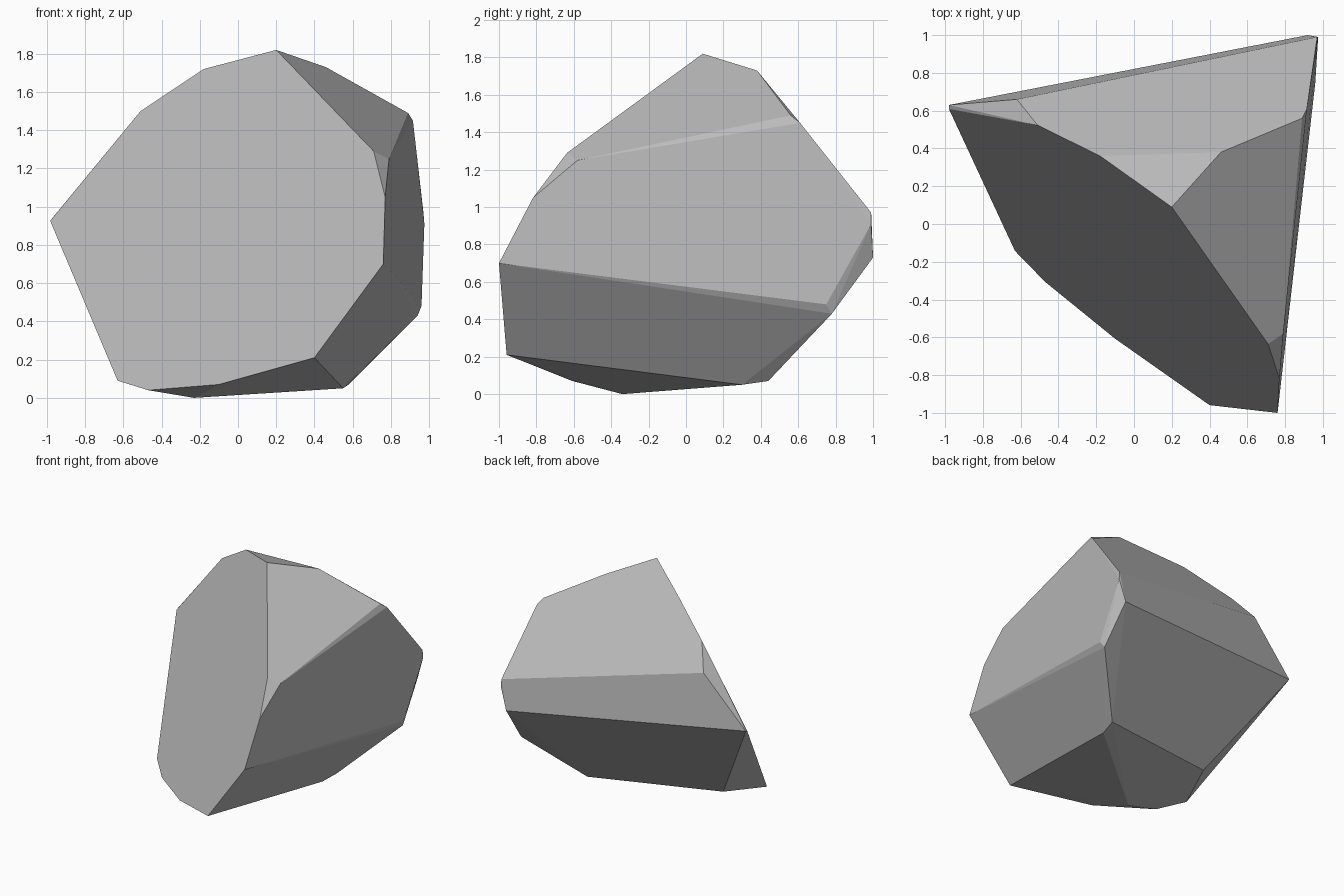
import bpy
import bmesh
import math

default_cube = bpy.data.objects.get("Cube")
if default_cube:
    bpy.data.objects.remove(default_cube, do_unlink=True)


def make_material(name, colour):
    material = bpy.data.materials.new(name)
    material.use_nodes = True
    material.diffuse_color = colour
    shader = material.node_tree.nodes["Principled BSDF"]
    shader.inputs["Base Color"].default_value = colour
    shader.inputs["Roughness"].default_value = 0.9
    return material


# Large sloping front facet: outline in x and z, laid on one slanted plane
front_outline = [
    (0.2, 1.82), (-0.18, 1.72), (-0.51, 1.5), (-0.98, 0.92),
    (-0.63, 0.09), (-0.47, 0.04), (-0.1, 0.07), (0.4, 0.21),
    (0.76, 0.7), (0.77, 1.05), (0.71, 1.29),
]


def front_plane(x, z):
    return -0.731 - 0.856 * x + 0.545 * z


corners = [(x, front_plane(x, z), z) for x, z in front_outline]

# Corners of the crown, the side facet and its chipped edge
corners += [
    (0.46, 0.38, 1.73), (0.89, 0.56, 1.49), (0.915, 0.61, 1.45),
    (0.79, -0.58, 1.25), (0.96, 0.75, 0.48), (0.94, 0.78, 0.43),
]

# Corners of the narrow band across the back
corners += [
    (0.97, 0.99, 0.97), (0.975, 0.99, 0.91), (0.92, 1.0, 0.73),
    (-0.62, 0.66, 1.32), (-0.98, 0.63, 0.93),
]

# Corners of the underside
corners += [
    (0.58, 0.44, 0.07), (0.55, 0.3, 0.05),
    (-0.23, -0.34, 0.0), (-0.49, 0.22, 0.15),
]


def build_rock(name, points, material):
    bm = bmesh.new()
    for point in points:
        bm.verts.new(point)
    hull = bmesh.ops.convex_hull(bm, input=bm.verts[:])
    loose = [v for v in hull["geom_interior"] if isinstance(v, bmesh.types.BMVert)]
    if loose:
        bmesh.ops.delete(bm, geom=loose, context="VERTS")
    # Merge nearly coplanar triangles into broad flat facets
    bmesh.ops.dissolve_limit(bm, angle_limit=math.radians(3),
                             verts=bm.verts[:], edges=bm.edges[:])
    bmesh.ops.recalc_face_normals(bm, faces=bm.faces[:])
    mesh = bpy.data.meshes.new(name)
    bm.to_mesh(mesh)
    bm.free()
    mesh.materials.append(material)
    rock = bpy.data.objects.new(name, mesh)
    bpy.context.collection.objects.link(rock)
    return rock


stone_grey = make_material("stone grey", (0.5, 0.5, 0.5, 1.0))
build_rock("rock", corners, stone_grey)
